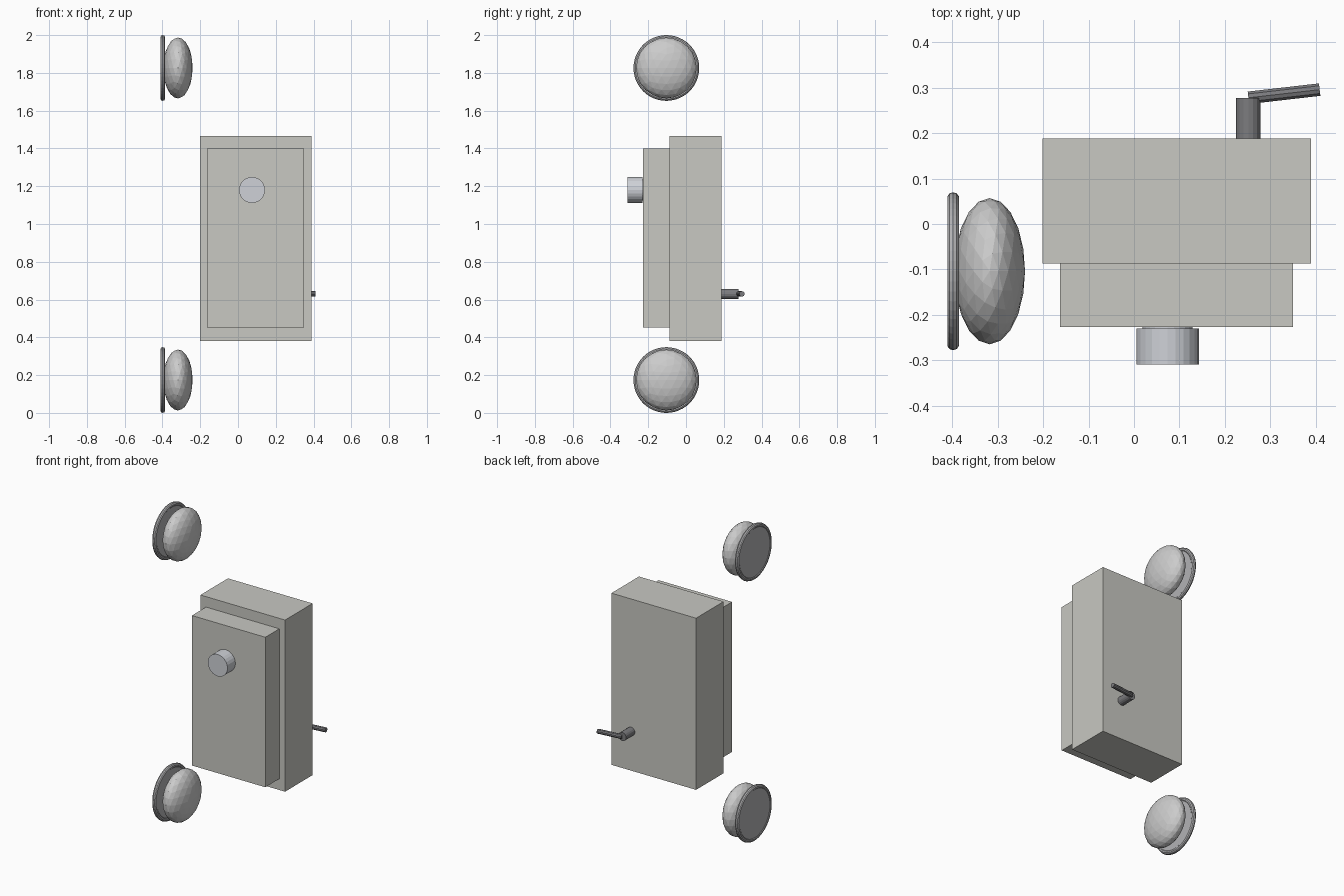
import bpy
from math import pi
from mathutils import Vector

if "Cube" in bpy.data.objects:
    bpy.data.objects.remove(bpy.data.objects["Cube"])


def material(name, rgb):
    m = bpy.data.materials.new(name)
    m.diffuse_color = (*rgb, 1)
    m.use_nodes = True
    m.node_tree.nodes["Principled BSDF"].inputs["Base Color"].default_value = m.diffuse_color
    return m


body_mat = material("warm_grey", (0.58, 0.58, 0.54))
bell_mat = material("pale_metal", (0.78, 0.79, 0.80))
knob_mat = material("cool_grey", (0.62, 0.64, 0.68))
rim_mat = material("mid_grey", (0.45, 0.45, 0.46))
dark_mat = material("dark_metal", (0.2, 0.2, 0.21))


def finish(name, mat, smooth=False):
    ob = bpy.context.object
    ob.name = name
    ob.data.materials.append(mat)
    bpy.ops.object.transform_apply(location=False, rotation=True, scale=True)
    if smooth:
        bpy.ops.object.shade_smooth_by_angle()
    return ob


def box(name, lo, hi, mat):
    lo, hi = Vector(lo), Vector(hi)
    bpy.ops.mesh.primitive_cube_add(size=1, location=(lo + hi) / 2)
    bpy.context.object.scale = hi - lo
    return finish(name, mat)


def rod(name, start, end, radius, sides, mat, smooth=False):
    a, b = Vector(start), Vector(end)
    bpy.ops.mesh.primitive_cylinder_add(
        vertices=sides, radius=radius, depth=(b - a).length, location=(a + b) / 2,
        rotation=(b - a).to_track_quat('Z', 'Y').to_euler())
    return finish(name, mat, smooth)


# Stepped case
box("case_body", (-0.202, -0.087, 0.381), (0.39, 0.188, 1.466), body_mat)
box("case_front", (-0.163, -0.227, 0.452), (0.35, -0.087, 1.40), body_mat)

# Front knob with its short neck
rod("knob_neck", (0.074, -0.232, 1.18), (0.074, -0.22, 1.18), 0.055, 24, knob_mat)
rod("knob", (0.074, -0.309, 1.18), (0.074, -0.23, 1.18), 0.069, 24, knob_mat)

# Rear crank
rod("crank_shaft", (0.252, 0.18, 0.63), (0.252, 0.277, 0.63), 0.027, 16, dark_mat)
rod("crank_handle", (0.252, 0.278, 0.63), (0.409, 0.296, 0.63), 0.0145, 10, dark_mat)

# Two domed discs with rounded rims
for label, z in (("lower", 0.174), ("upper", 1.826)):
    bpy.ops.mesh.primitive_ico_sphere_add(subdivisions=3, radius=1,
                                          location=(-0.318, -0.104, z))
    bpy.context.object.scale = (0.078, 0.161, 0.161)
    finish(label + "_dome", bell_mat)
    rod(label + "_disc", (-0.408, -0.104, z), (-0.389, -0.104, z), 0.163, 48, rim_mat)
    bpy.ops.mesh.primitive_torus_add(
        major_radius=0.1605, minor_radius=0.0135, major_segments=48, minor_segments=10,
        location=(-0.3985, -0.104, z), rotation=(0, pi / 2, 0))
    finish(label + "_rim", rim_mat)
